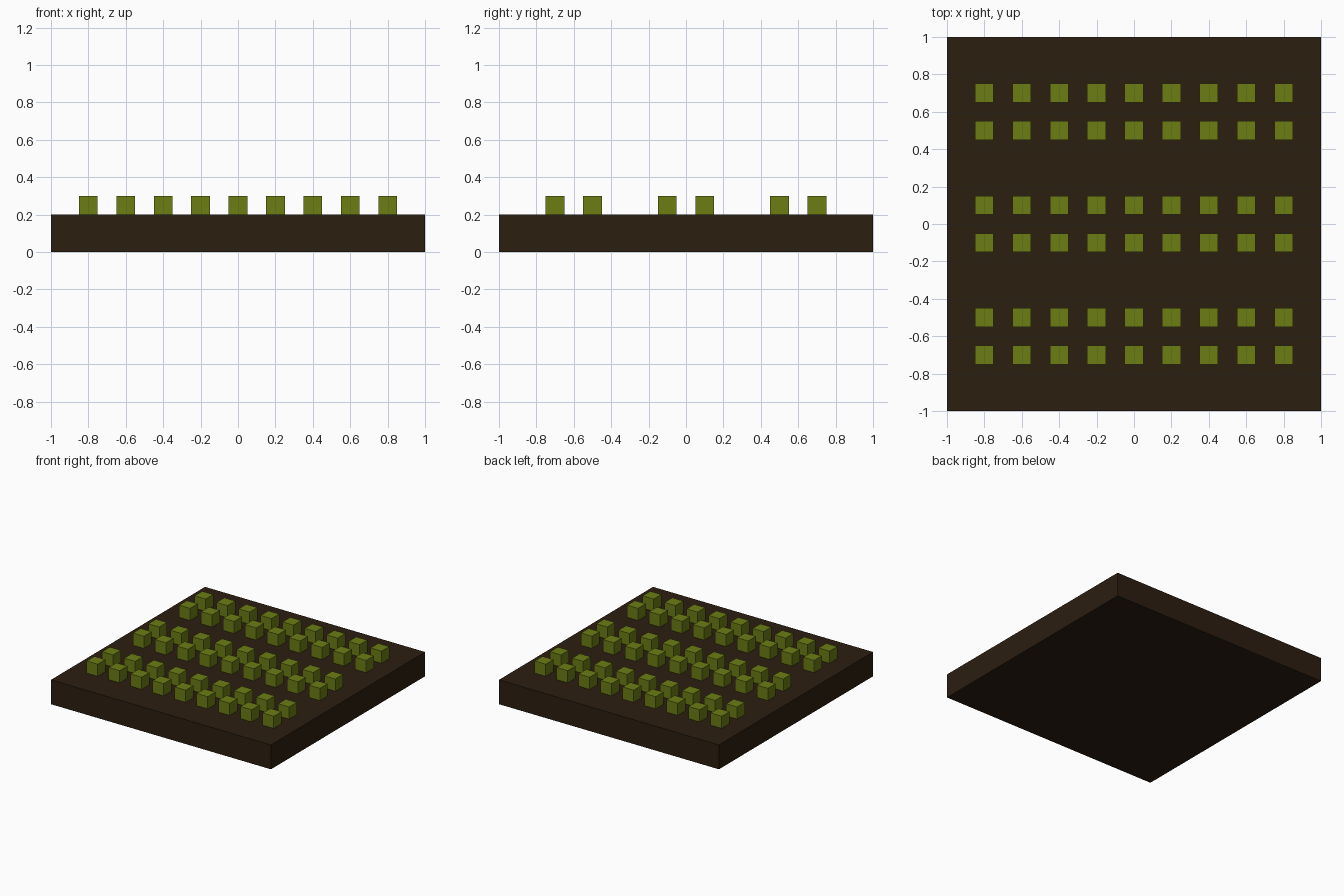
import bpy

if "Cube" in bpy.data.objects:
    bpy.data.objects.remove(bpy.data.objects["Cube"])


def make_material(name, color):
    mat = bpy.data.materials.new(name)
    mat.diffuse_color = color
    mat.use_nodes = True
    mat.node_tree.nodes["Principled BSDF"].inputs["Base Color"].default_value = mat.diffuse_color
    return mat


def add_box(name, center, size, mat):
    bpy.ops.mesh.primitive_cube_add(size=1, location=center)
    box = bpy.context.object
    box.name = name
    box.scale = size
    bpy.ops.object.transform_apply(location=False, rotation=False, scale=True)
    box.data.materials.append(mat)
    return box


soil = make_material("soil", (0.025, 0.013, 0.005, 1))
leaf = make_material("leaf", (0.15, 0.205, 0.007, 1))

# Soil bed
add_box("soil_bed", (0, 0, 0.1), (2, 2, 0.2), soil)

# Three double rows of nine crop cubes, sharing one mesh
ROWS = (-0.7, -0.5, -0.1, 0.1, 0.5, 0.7)
first = add_box("crop", (-0.8, ROWS[0], 0.25), (0.1, 0.1, 0.1), leaf)
for r, y in enumerate(ROWS):
    for c in range(9):
        if r == 0 and c == 0:
            continue
        crop = bpy.data.objects.new(f"crop_{r + 1}_{c + 1}", first.data)
        crop.location = (-0.8 + 0.2 * c, y, 0.25)
        bpy.context.collection.objects.link(crop)
first.name = "crop_1_1"
